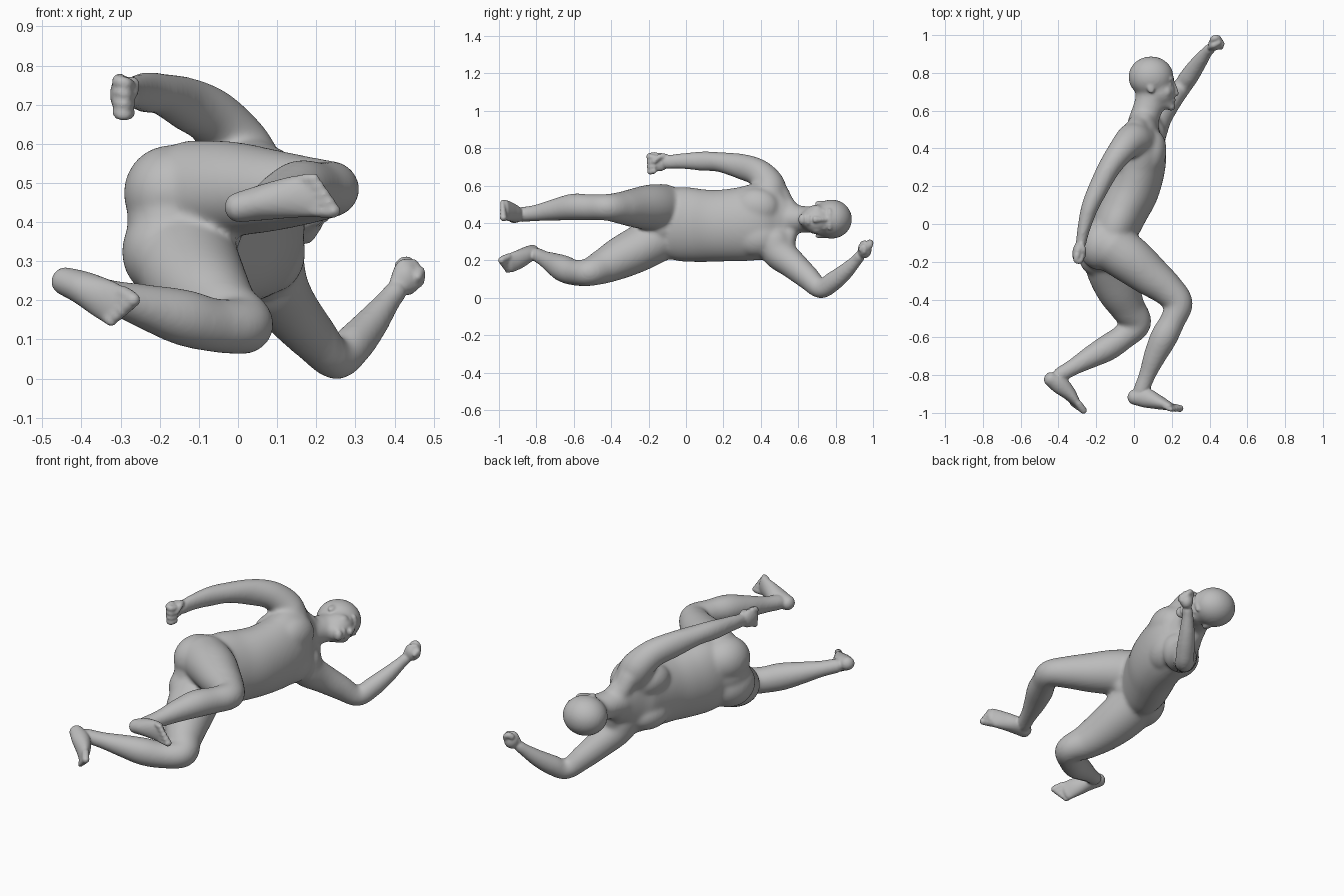
import bpy, bmesh, math
from mathutils import Vector, Matrix

grey = bpy.data.materials.new("clay grey")
grey.diffuse_color = (0.5, 0.5, 0.5, 1)


def spline(keys, steps):
    """Catmull-Rom through keys of (x, y, z, side radius, depth radius)."""
    k = [Vector(p) for p in keys]
    k = [2 * k[0] - k[1]] + k + [2 * k[-1] - k[-2]]
    out = []
    for i in range(1, len(k) - 2):
        a, b, c, d = k[i - 1:i + 3]
        for j in range(steps):
            t = j / steps
            out.append(0.5 * (2 * b + (c - a) * t + (2 * a - 5 * b + 4 * c - d) * t * t
                              + (3 * b - a - 3 * c + d) * t ** 3))
    return out + [k[-2]]


def tube(bm, keys, side=(0, 0, 1), steps=8, sides=48):
    """Elliptical tube with rounded ends; the first radius lies along side."""
    pts = spline(keys, steps)
    pos = [Vector(p[:3]) for p in pts]
    rings = []
    for i, p in enumerate(pts):
        t = (pos[min(i + 1, len(pos) - 1)] - pos[max(i - 1, 0)]).normalized()
        s = Vector(side)
        s = (s - t * s.dot(t)).normalized()
        rings.append((pos[i], t, s, t.cross(s), p[3], p[4]))

    def cap(ring, sign):
        c, t, s, n, a, b = ring
        out = []
        for ang in (25, 50, 70, 85):
            f = math.cos(math.radians(ang))
            h = math.sin(math.radians(ang)) * min(a, b) * 0.9
            out.append((c + t * h * sign, t, s, n, a * f, b * f))
        return out

    rings = cap(rings[0], -1)[::-1] + rings + cap(rings[-1], 1)
    loops = []
    for c, t, s, n, a, b in rings:
        loops.append([bm.verts.new(c + s * a * math.cos(u) + n * b * math.sin(u))
                      for u in (2 * math.pi * j / sides for j in range(sides))])
    for la, lb in zip(loops, loops[1:]):
        for j in range(sides):
            m = (j + 1) % sides
            bm.faces.new((la[j], la[m], lb[m], lb[j]))
    bm.faces.new(loops[0][::-1])
    bm.faces.new(loops[-1])


def blob(bm, centre, radii, turn=0):
    """Ellipsoid, turned about z by an angle in degrees."""
    m = (Matrix.Translation(centre) @ Matrix.Rotation(math.radians(turn), 4, 'Z')
         @ Matrix.Diagonal((*radii, 1)))
    bmesh.ops.create_uvsphere(bm, u_segments=40, v_segments=28, radius=1, matrix=m)


def digits(bm, count, rows, r0, r1):
    """Fan of fingers or toes; every row gives the first and last digit's joint."""
    for i in range(count):
        f = i / (count - 1)
        r = r0 + (r1 - r0) * f
        tube(bm, [(*Vector(a).lerp(Vector(b), f), r, r) for a, b in rows],
             side=(0.3, 0.2, 0.93), steps=4, sides=12)


def fuse(bm, name, voxel, smoothing):
    """Merge overlapping volumes into one smooth skin."""
    bmesh.ops.recalc_face_normals(bm, faces=bm.faces)
    me = bpy.data.meshes.new(name)
    bm.to_mesh(me)
    bm.free()
    ob = bpy.data.objects.new(name, me)
    bpy.context.collection.objects.link(ob)
    me.materials.append(grey)
    rm = ob.modifiers.new("skin", 'REMESH')
    rm.mode = 'VOXEL'
    rm.voxel_size = voxel
    rm.use_smooth_shade = True
    sm = ob.modifiers.new("soften", 'SMOOTH')
    sm.factor = 0.5
    sm.iterations = smoothing
    bpy.ops.object.select_all(action='DESELECT')
    ob.select_set(True)
    bpy.context.view_layer.objects.active = ob
    bpy.ops.object.convert(target='MESH')
    return ob


bm = bmesh.new()
# torso and neck
tube(bm, [(-.135, -.13, .41, .18, .115), (-.10, -.02, .405, .199, .128),
          (-.055, .08, .397, .195, .134), (-.008, .18, .397, .192, .14),
          (.025, .30, .405, .198, .14), (.04, .40, .42, .205, .13),
          (.043, .48, .43, .185, .098), (.048, .55, .435, .115, .074)])
tube(bm, [(.045, .53, .435, .09, .08), (.065, .59, .433, .075, .078),
          (.085, .65, .43, .07, .08), (.09, .71, .43, .068, .078)])
# shoulder slopes
tube(bm, [(.04, .56, .46, .05, .045), (.005, .50, .575, .06, .05)], (1, 0, 0))
tube(bm, [(.06, .56, .40, .05, .045), (.09, .53, .28, .06, .05)], (1, 0, 0))
# chest muscles, shoulder blades
for z in (.495, .335):
    blob(bm, (.085, .37, z), (.085, .13, .105), -12)
for z in (.51, .32):
    blob(bm, (-.02, .37, z), (.09, .13, .085), -15)
# buttocks, the cleft between them, and groin
blob(bm, (-.173, -.11, .485), (.118, .135, .122), -15)
blob(bm, (-.18, -.14, .335), (.115, .14, .122), -15)
blob(bm, (-.168, -.12, .41), (.115, .13, .11), -15)
blob(bm, (-.04, -.13, .375), (.05, .055, .045))
# right arm, swung back
tube(bm, [(.02, .44, .55, .095, .095), (-.01, .445, .612, .088, .084),
          (-.065, .39, .678, .072, .074), (-.13, .30, .712, .06, .069),
          (-.193, .18, .737, .053, .054), (-.237, .08, .742, .045, .052),
          (-.267, -.03, .742, .034, .042), (-.282, -.11, .737, .028, .038)], (.8, -.6, 0))
# left arm, reaching forward
tube(bm, [(.07, .47, .31, .10, .10), (.09, .50, .25, .09, .09), (.13, .57, .19, .074, .077),
          (.19, .65, .12, .061, .065), (.25, .72, .06, .05, .052), (.295, .785, .098, .05, .053),
          (.34, .85, .15, .043, .045), (.385, .91, .21, .032, .033),
          (.405, .93, .235, .03, .032)], (.8, -.6, 0))
# right leg
tube(bm, [(-.12, -.12, .49, .13, .13), (-.02, -.19, .495, .122, .125),
          (.08, -.27, .492, .106, .109), (.175, -.345, .492, .087, .089),
          (.236, -.42, .495, .072, .075), (.205, -.51, .495, .069, .067),
          (.158, -.6, .497, .072, .072), (.11, -.70, .482, .059, .06),
          (.07, -.8, .465, .045, .045), (.035, -.89, .455, .04, .043)])
# left leg
tube(bm, [(-.14, -.15, .33, .127, .135), (-.115, -.25, .275, .122, .132),
          (-.08, -.35, .225, .112, .117), (-.035, -.44, .18, .094, .094),
          (.014, -.525, .147, .074, .077), (-.06, -.6, .147, .069, .068),
          (-.14, -.655, .167, .072, .07), (-.23, -.705, .193, .059, .059),
          (-.32, -.757, .22, .043, .045), (-.395, -.80, .243, .038, .041)])
# skull and jaw
blob(bm, (.09, .778, .432), (.12, .11, .105))
blob(bm, (.14, .70, .43), (.083, .08, .08))
tube(bm, [(.11, .67, .43, .073, .055), (.185, .635, .43, .042, .032)])
body = fuse(bm, "body_base", .011, 9)

bm = bmesh.new()
bm.from_mesh(body.data)
bpy.data.objects.remove(body)
# nose, brow, lips, chin
tube(bm, [(.204, .75, .43, .012, .012), (.217, .715, .43, .014, .014),
          (.225, .688, .43, .02, .012)], steps=3, sides=12)
blob(bm, (.194, .768, .43), (.018, .018, .06))
blob(bm, (.204, .655, .43), (.017, .015, .032))
blob(bm, (.196, .622, .43), (.023, .022, .03))
# ears, eyes and cheeks on both sides
for s in (-1, 1):
    blob(bm, (.088, .722, .43 + s * .089), (.02, .033, .012), 12)
    blob(bm, (.188, .738, .43 + s * .037), (.014, .013, .02))
    blob(bm, (.165, .70, .43 + s * .048), (.035, .035, .028))
# right hand
blob(bm, (-.297, -.145, .737), (.028, .056, .05), -12)
digits(bm, 4, [((-.302, -.165, .775), (-.302, -.165, .70)), ((-.305, -.19, .77), (-.305, -.185, .69)),
               ((-.287, -.195, .765), (-.29, -.193, .685)),
               ((-.278, -.17, .76), (-.278, -.17, .69))], .017, .016)
tube(bm, [(-.28, -.11, .765, .018, .018), (-.268, -.14, .765, .016, .016),
          (-.268, -.17, .74, .014, .014)], (1, 0, 0), sides=12)
# left fist
blob(bm, (.43, .955, .268), (.039, .035, .045), 45)
digits(bm, 4, [((.415, .975, .298), (.458, .935, .27)), ((.43, .985, .308), (.464, .952, .285)),
               ((.447, .982, .29), (.464, .955, .262)),
               ((.44, .965, .268), (.45, .945, .252))], .017, .015)
tube(bm, [(.405, .935, .26, .018, .018), (.42, .945, .30, .015, .015),
          (.45, .96, .305, .013, .013)], (1, 0, 0), sides=12)
# right foot and toes
tube(bm, [(.0, -.917, .448, .038, .04), (.06, -.92, .46, .045, .052),
          (.13, -.944, .473, .052, .038), (.19, -.966, .48, .056, .022)])
digits(bm, 5, [((.19, -.966, .443), (.165, -.967, .52)),
               ((.222, -.972, .44), (.183, -.977, .522)),
               ((.245, -.977, .44), (.197, -.982, .522))], .019, .013)
# left foot and toes
tube(bm, [(-.443, -.82, .26, .036, .038), (-.395, -.85, .242, .043, .048),
          (-.348, -.893, .217, .051, .038), (-.312, -.94, .197, .054, .023)], (.35, -.2, .9))
digits(bm, 5, [((-.295, -.95, .23), (-.337, -.925, .167)),
               ((-.278, -.973, .22), (-.328, -.947, .159)),
               ((-.267, -.988, .211), (-.322, -.956, .156))], .019, .013)
body = fuse(bm, "body", .0065, 4)
# rest on the ground
low = min(v.co.z for v in body.data.vertices)
body.data.transform(Matrix.Translation((0, 0, -low)))
